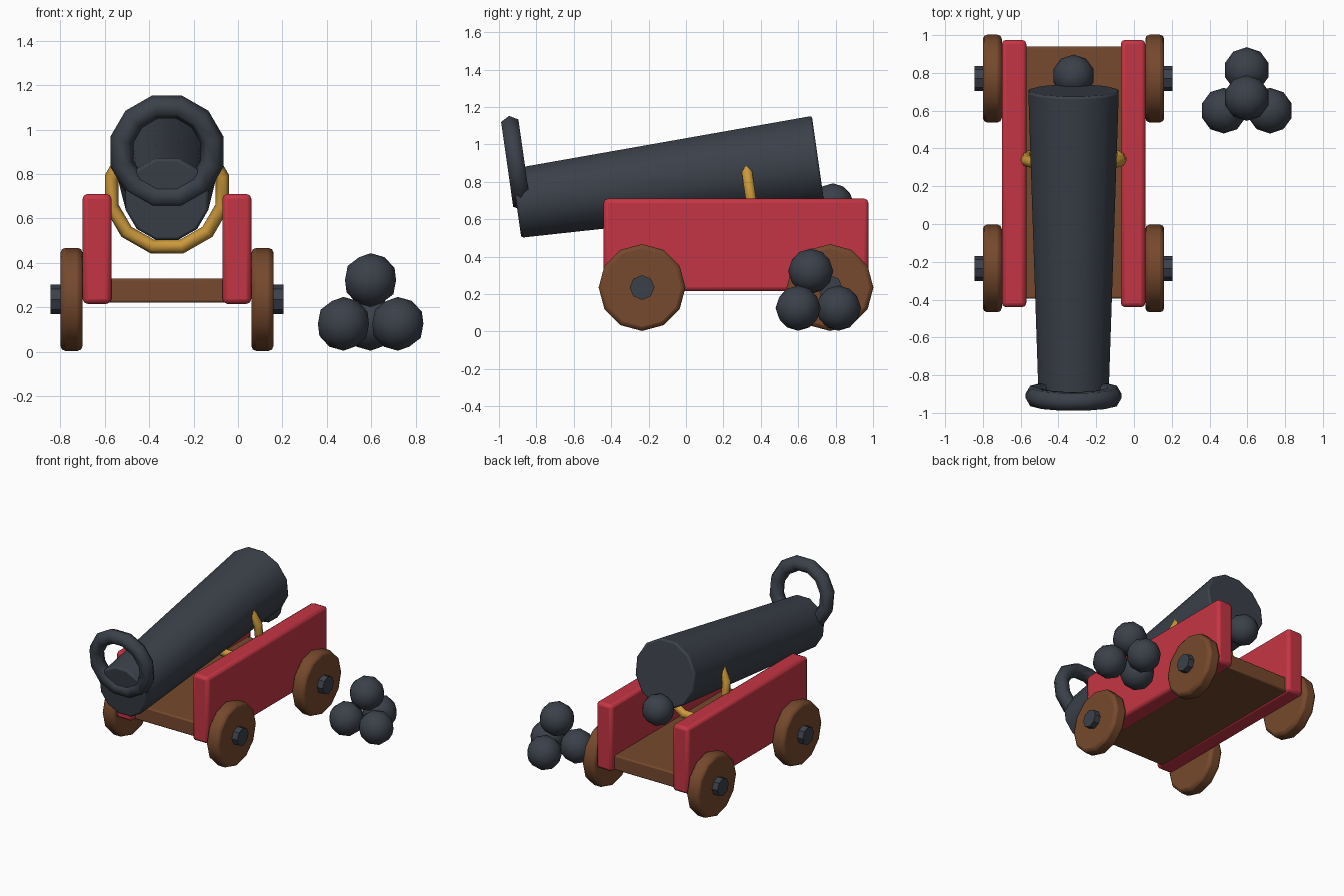
import bpy
import math
from mathutils import Matrix

cube = bpy.data.objects.get("Cube")
if cube:
    bpy.data.objects.remove(cube, do_unlink=True)


def material(name, rgb):
    mat = bpy.data.materials.new(name)
    mat.use_nodes = True
    color = (*rgb, 1)
    mat.diffuse_color = color
    bsdf = next(n for n in mat.node_tree.nodes if n.type == 'BSDF_PRINCIPLED')
    bsdf.inputs["Base Color"].default_value = color
    return mat


iron = material("dark_iron", (0.044, 0.052, 0.068))
red = material("red_paint", (0.56, 0.036, 0.058))
wood = material("brown_wood", (0.18, 0.066, 0.026))
gold = material("gold", (0.60, 0.32, 0.045))

CENTER_X = -0.32
PITCH = math.radians(8.1)
BARREL_ROT = (PITCH - math.pi / 2, 0, 0)
HALF_STEP = math.radians(15)


def finish(name, mat, bevel=0, angle=40, spin=0):
    """Name, colour, bevel and smooth the active object."""
    obj = bpy.context.object
    obj.name = name
    obj.data.materials.append(mat)
    if spin:
        obj.data.transform(Matrix.Rotation(spin, 4, 'Z'))
    if bevel:
        mod = obj.modifiers.new("soft_edges", 'BEVEL')
        mod.width = bevel
        mod.segments = 2
        mod.limit_method = 'ANGLE'
        mod.angle_limit = math.radians(50)
    bpy.ops.object.shade_smooth_by_angle(angle=math.radians(angle))
    return obj


def box(name, mat, low, high, bevel):
    center = [(a + b) / 2 for a, b in zip(low, high)]
    bpy.ops.mesh.primitive_cube_add(size=1, location=center)
    obj = bpy.context.object
    obj.data.transform(Matrix.Diagonal([b - a for a, b in zip(low, high)] + [1]))
    return finish(name, mat, bevel)


def disc(name, mat, sides, radius, x0, x1, y, z, bevel):
    """Cylinder lying along x."""
    bpy.ops.mesh.primitive_cylinder_add(
        vertices=sides, radius=radius, depth=abs(x1 - x0),
        location=((x0 + x1) / 2, y, z), rotation=(0, math.pi / 2, 0))
    return finish(name, mat, bevel)


def ring(name, mat, major, minor, y, z):
    """Ring square to the barrel axis."""
    bpy.ops.mesh.primitive_torus_add(
        major_segments=12, minor_segments=6, major_radius=major,
        minor_radius=minor, location=(CENTER_X, y, z), rotation=BARREL_ROT)
    return finish(name, mat, angle=80, spin=HALF_STEP)


def ball(name, radius, location):
    bpy.ops.mesh.primitive_ico_sphere_add(
        subdivisions=2, radius=radius, location=location)
    return finish(name, iron, angle=60)


# Carriage: bed, side panels, wheels and hubs
box("carriage_bed", wood, (-0.59, -0.395, 0.22), (-0.05, 0.94, 0.33), 0.01)
for side, label in ((1, "left"), (-1, "right")):
    inner, outer = sorted((CENTER_X + side * 0.25, CENTER_X + side * 0.38))
    box(label + "_panel", red, (inner, -0.44, 0.215), (outer, 0.975, 0.71), 0.022)
    for y, place in ((-0.235, "front"), (0.77, "rear")):
        x = CENTER_X + side * 0.38
        disc(f"{place}_{label}_wheel", wood, 12, 0.232,
             x, x + side * 0.10, y, 0.235, 0.022)
        disc(f"{place}_{label}_hub", iron, 8, 0.066,
             x + side * 0.05, x + side * 0.145, y, 0.235, 0)

# Barrel: narrow at the muzzle, wide at the breech
bpy.ops.mesh.primitive_cone_add(
    vertices=12, radius1=0.192, radius2=0.248, depth=1.63,
    location=(CENTER_X, -0.10, 0.80), rotation=BARREL_ROT)
finish("barrel", iron, 0.012, spin=HALF_STEP)

ring("muzzle_ring", iron, 0.21, 0.054, -0.91, 0.90)
ring("cradle_ring", gold, 0.258, 0.032, 0.345, 0.72)
ball("breech_knob", 0.112, (CENTER_X, 0.785, 0.68))

# Stacked cannonballs
ball("ball_front_left", 0.121, (0.72, 0.60, 0.125))
ball("ball_front_right", 0.121, (0.475, 0.60, 0.125))
ball("ball_back", 0.121, (0.597, 0.815, 0.125))
ball("ball_top", 0.121, (0.597, 0.667, 0.322))
